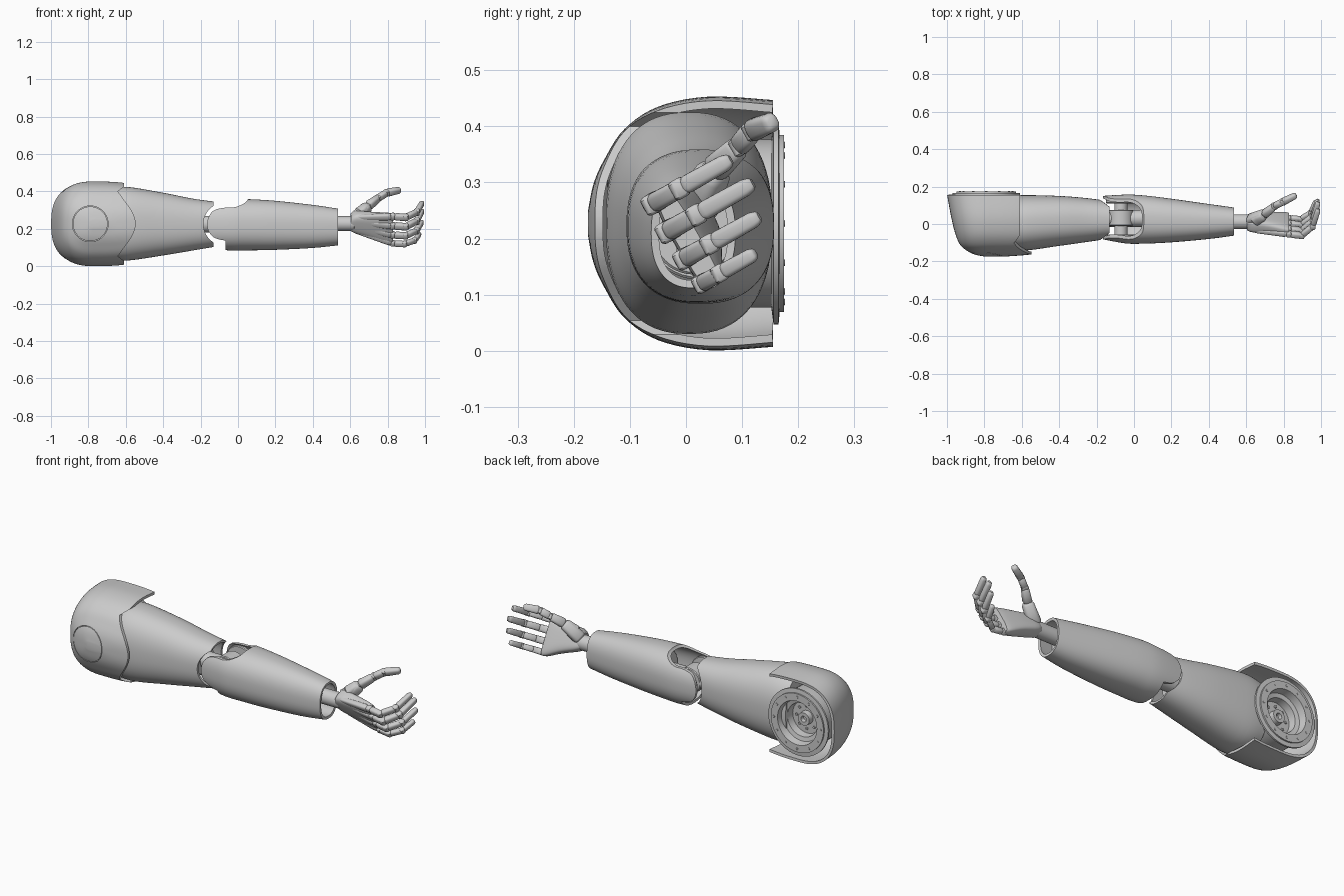
import bpy, bmesh
from math import cos, sin, pi, copysign
from mathutils import Vector as V

if "Cube" in bpy.data.objects:
    bpy.data.objects.remove(bpy.data.objects["Cube"])


def finish(name, bm, mods=(), angle=0.6, hide=False):
    bmesh.ops.remove_doubles(bm, verts=bm.verts, dist=1e-5)
    bmesh.ops.recalc_face_normals(bm, faces=bm.faces)
    me = bpy.data.meshes.new(name)
    bm.to_mesh(me)
    bm.free()
    ob = bpy.data.objects.new(name, me)
    bpy.context.collection.objects.link(ob)
    if hide:
        ob.hide_render = True
        return ob
    for kind, val in mods:
        m = ob.modifiers.new(kind, kind)
        if kind == 'SOLIDIFY':
            m.thickness, m.offset = val, -1
        else:
            m.object, m.operation = val, 'DIFFERENCE'
    bpy.ops.object.select_all(action='DESELECT')
    ob.select_set(True)
    bpy.context.view_layer.objects.active = ob
    if mods:
        bpy.ops.object.convert(target='MESH')
    bpy.ops.object.shade_smooth_by_angle(angle=angle)
    return ob


def smooth(rows, n=5):
    """Catmull-Rom interpolation of number tuples."""
    out = []
    for i in range(len(rows) - 1):
        p = [V(rows[max(0, min(len(rows) - 1, i + k))]) for k in (-1, 0, 1, 2)]
        for j in range(n):
            t = j / n
            out.append(0.5 * (2 * p[1] + (p[2] - p[0]) * t
                              + (2 * p[0] - 5 * p[1] + 4 * p[2] - p[3]) * t * t
                              + (3 * p[1] - p[0] - 3 * p[2] + p[3]) * t ** 3))
    return out + [V(rows[-1])]


def super_ring(e, n):
    pts = []
    for i in range(n):
        c, s = cos(2 * pi * i / n), sin(2 * pi * i / n)
        pts.append((copysign(abs(c) ** (2 / e), c), copysign(abs(s) ** (2 / e), s)))
    return pts


def skin(name, rings, cap0=True, cap1=True, **kw):
    bm = bmesh.new()
    vs = [[bm.verts.new(p) for p in r] for r in rings]
    n = len(vs[0])
    for a, b in zip(vs, vs[1:]):
        for i in range(n):
            bm.faces.new((a[i], a[(i + 1) % n], b[(i + 1) % n], b[i]))
    if cap0:
        bm.faces.new(vs[0])
    if cap1:
        bm.faces.new(vs[-1])
    return finish(name, bm, **kw)


def lathe(name, prof, a, b, axis='y', n=64, closed=False, **kw):
    """Revolve (radius, height) about y through (x=a, z=b) or about x through (y=a, z=b)."""
    bm = bmesh.new()
    vs = []
    for r, h in prof:
        ring = []
        for i in range(n):
            p, q = a + r * cos(2 * pi * i / n), b + r * sin(2 * pi * i / n)
            ring.append(bm.verts.new((p, h, q) if axis == 'y' else (h, p, q)))
        vs.append(ring)
    for u, w in zip(vs, vs[1:] + (vs[:1] if closed else [])):
        if w is u:
            continue
        for i in range(n):
            bm.faces.new((u[i], u[(i + 1) % n], w[(i + 1) % n], w[i]))
    bmesh.ops.remove_doubles(bm, verts=bm.verts, dist=1e-5)
    return finish(name, bm, **kw)


def cyl(name, r, h0, h1, a, b, axis='y', n=40, c=0.004, **kw):
    return lathe(name, [(0, h0), (r - c, h0), (r, h0 + c), (r, h1 - c), (r - c, h1), (0, h1)],
                 a, b, axis, n, **kw)


def prism(name, pts):
    bm = bmesh.new()
    f = bm.faces.new([bm.verts.new((p[0], -0.4, p[1])) for p in pts])
    r = bmesh.ops.extrude_face_region(bm, geom=[f])
    bmesh.ops.translate(bm, vec=(0, 0.8, 0), verts=[g for g in r['geom'] if isinstance(g, bmesh.types.BMVert)])
    return finish(name, bm, hide=True)


def limb(name, rows, e, **kw):
    """Hollow sleeve along x from (x, y0, y1, z0, z1) rows."""
    rings = []
    for x, y0, y1, z0, z1 in smooth(rows):
        rings.append([(x, (y0 + y1) / 2 + c * (y1 - y0) / 2, (z0 + z1) / 2 + s * (z1 - z0) / 2)
                      for c, s in super_ring(e, 72)])
    return skin(name, rings, **kw)


SX, CZ = -0.79, 0.227          # shoulder axis
EX, EZ = -0.07, 0.225          # elbow axis

# Shoulder cover: domed shell, open at the back and at the arm side
half = smooth([(-.642, .40), (-.61, .355), (-.565, .29), (-.547, .227), (-.565, .164), (-.61, .099), (-.642, .054)])
edge = prism("cover_edge_cutter", [(-.2, .6), (-.61, .6), (-.61, .425)] + [tuple(p) for p in half]
             + [(-.61, .029), (-.61, -.2), (-.2, -.2)])
slit = lathe("cover_slit_cutter", [(.0925, -.3), (.0955, -.3), (.0955, -.10), (.0925, -.10)], SX, CZ, closed=True, hide=True)
rings = []
for y, l, r, hz in smooth([(.155, .229, .40, .220), (.04, .208, .42, .226), (-.05, .186, .42, .208), (-.11, .16, .40, .168),
                           (-.145, .12, .31, .115), (-.165, .075, .2, .07), (-.175, .02, .06, .02)]):
    ring = [(-.77 + c * r, y, CZ + s * hz) if c > 0 else (-.77 + c * l, y, CZ + s * hz) for c, s in super_ring(2.6, 96)]
    rings.append(ring)
skin("shoulder_cover", rings, cap0=False, mods=[('SOLIDIFY', .014), ('BOOLEAN', edge), ('BOOLEAN', slit)])

# Shoulder joint with stepped mounting ring and bolts
lathe("shoulder_joint", [(0, -.12), (.11, -.12), (.125, -.08), (.15, 0), (.15, .152), (.18, .156), (.18, .165), (.158, .167),
                         (.158, .175), (.118, .175), (.112, .135), (.09, .13), (.086, .09), (.036, .09), (.034, .12),
                         (.016, .12), (.014, .10), (0, .10)], SX, CZ, angle=0.4)
for count, rad, y0, y1, size in ((12, .14, .17, .1765, .006), (8, .062, .085, .096, .007)):
    for i in range(count):
        a = 2 * pi * i / count
        cyl("mount_bolt", size, y0, y1, SX + rad * cos(a), CZ + rad * sin(a), n=12, c=.001)

# Upper arm sleeve, scooped around the elbow
scoop = cyl("elbow_scoop_cutter", .115, -.4, .4, EX, EZ, n=96, hide=True)
limb("upper_arm", [(-.70, -.125, .145, .045, .412), (-.6, -.143, .154, .03, .425), (-.4, -.117, .15, .058, .393),
                   (-.25, -.096, .138, .083, .363), (-.13, -.078, .122, .103, .346)], 2.4, cap1=False,
     mods=[('SOLIDIFY', .012), ('BOOLEAN', scoop)])

# Forearm sleeve with two elbow ears
curve = smooth([(.058, .40), (.05, .352), (.01, .325), (-.03, .314), (-.08, .312), (-.13, .298), (-.156, .265),
                (-.165, .225), (-.156, .185), (-.13, .155), (-.095, .142), (-.068, .138)])
fork = prism("forearm_end_cutter", [tuple(p) for p in curve] + [(-.068, -.1), (-.4, -.1), (-.4, .40)])
limb("forearm", [(-.2, -.075, .148, .10, .345), (-.05, -.103, .157, .085, .36), (.05, -.105, .153, .085, .359),
                 (.2, -.098, .135, .088, .35), (.4, -.08, .107, .098, .328), (.535, -.062, .088, .112, .308)], 2.4,
     cap0=False, cap1=False, mods=[('SOLIDIFY', .014), ('BOOLEAN', fork)])

# Elbow mechanism
for name, r, y0, y1 in (("elbow_core", .068, -.01, .075), ("elbow_pin", .035, -.088, .142),
                        ("elbow_front_disc", .08, -.075, -.055), ("elbow_back_disc", .08, .11, .13)):
    cyl(name, r, y0, y1, EX, EZ)
cyl("upper_arm_rod", .045, -.62, EX, .03, EZ, axis='x')
cyl("upper_arm_bulkhead", .078, -.23, -.215, .025, EZ, axis='x')
cyl("forearm_rod", .045, EX, .2, .03, EZ, axis='x')
cyl("forearm_bulkhead", .098, .10, .12, .022, EZ, axis='x')

# Wrist
cyl("wrist_rod", .04, .40, .625, .012, .228, axis='x')
cyl("wrist_bulkhead", .076, .44, .455, .014, .212, axis='x')

# Hand axes: U runs across the knuckles, N points out of the palm
U, N = V((0, -.49, .872)), V((0, .872, .49))


def link(name, p, q, w0, w1, flat=1.0, side=U):
    """Rounded tapering finger segment from p to q."""
    p, q = V(p), V(q)
    d = (q - p).normalized()
    s = (side - d * side.dot(d)).normalized()
    m = d.cross(s)
    rings = []
    for t, k in ((0, .5), (.04, .8), (.14, 1), (.5, 1), (.86, 1), (.96, .8), (1, .5)):
        w = (w0 + (w1 - w0) * t) * k
        rings.append([p + (q - p) * t + s * (w * a) + m * (w * flat * b) for a, b in super_ring(3, 24)])
    return skin(name, rings, angle=0.7)


# Palm body
rings = []
for x, y, z, a, b in smooth([(.605, .008, .232, .042, .034), (.635, .008, .234, .06, .040), (.72, .008, .218, .075, .036),
                             (.80, .006, .200, .094, .028), (.83, .005, .196, .094, .020)], 3):
    rings.append([V((x, y, z)) + U * (a * c) + N * (b * s) for c, s in super_ring(3.5, 40)])
skin("palm", rings)

# Four fingers with metacarpals, knuckles and three segments each
for fname, off, s, w in (("index", .087, 1.0, .019), ("middle", .031, 1.1, .0195), ("ring", -.026, .96, .0185), ("little", -.08, .68, .0165)):
    base = V((0, 0, .196)) + U * off
    sx = .72 + .28 * min(s, 1)
    pts = [base + V((.828 + dx * sx, 0, 0)) + N * (dn * s) for dx, dn in ((0, -.012), (.068, -.022), (.128, .035), (.156, .135))]
    link("metacarpal_" + fname, V((.635, .008, .234)) + U * off * .5 - N * .022, pts[0], .014, w, .9)
    for k in range(3):
        d = (pts[k + 1] - pts[k]).normalized()
        link(f"{fname}_segment_{k + 1}", pts[k] + d * (.004 if k else .008), pts[k + 1] + d * .006, w * (1 - .06 * k), w * (.95 - .08 * k), .9)
        link(f"{fname}_knuckle_{k + 1}", pts[k] - U * w * .95, pts[k] + U * w * .95, w * .8, w * .8, 1, V((1, 0, 0)))

# Thumb
path = [(.645, .02, .275), (.695, .05, .322), (.75, .095, .365), (.795, .118, .393), (.868, .155, .408)]
for k, (w0, w1) in enumerate(((.034, .028), (.026, .02), (.019, .019), (.021, .017))):
    link(f"thumb_segment_{k + 1}", path[k], path[k + 1], w0, w1, .9)
    if k:
        c = V(path[k])
        link(f"thumb_knuckle_{k}", c - U * .017, c + U * .017, .016, .016, 1, V((1, 0, 0)))
link("thumb_root", (.62, .015, .245), (.70, .052, .325), .036, .028)
